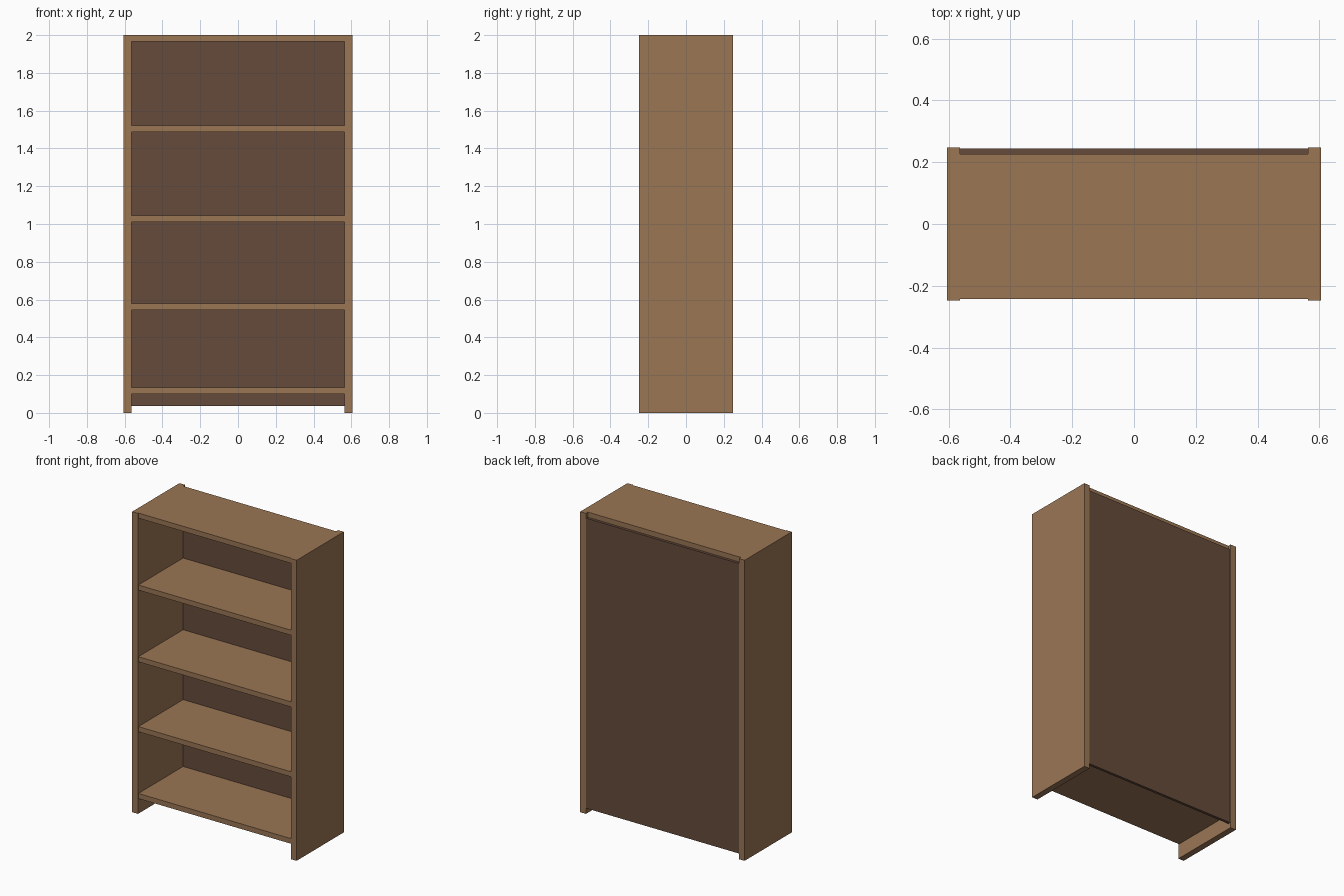
import bpy
import bmesh

cube = bpy.data.objects.get("Cube")
if cube:
    bpy.data.objects.remove(cube, do_unlink=True)


def make_material(name, rgb):
    mat = bpy.data.materials.new(name)
    mat.use_nodes = True
    mat.diffuse_color = (*rgb, 1)
    bsdf = next(n for n in mat.node_tree.nodes if n.type == "BSDF_PRINCIPLED")
    bsdf.inputs["Base Color"].default_value = (*rgb, 1)
    return mat


def board(name, mat, x, y, z):
    """Box spanning the given (low, high) ranges, with its origin at the centre."""
    mesh = bpy.data.meshes.new(name)
    bm = bmesh.new()
    bmesh.ops.create_cube(bm, size=1)
    bmesh.ops.scale(bm, vec=[b - a for a, b in (x, y, z)], verts=bm.verts)
    bm.to_mesh(mesh)
    bm.free()
    mesh.materials.append(mat)
    obj = bpy.data.objects.new(name, mesh)
    obj.location = [(a + b) / 2 for a, b in (x, y, z)]
    bpy.context.collection.objects.link(obj)
    return obj


wood = make_material("light brown wood", (0.325, 0.18, 0.089))
dark_wood = make_material("dark brown wood", (0.134, 0.07, 0.044))

OUTER, INNER = 0.605, 0.563
DEPTH = 0.248
FRONT, PANEL = -0.243, 0.227
THICK = 0.034
span = (-INNER, INNER)

# Upright sides, standing slightly proud of the shelves
board("left_side", wood, (INNER, OUTER), (-DEPTH, DEPTH), (0, 2))
board("right_side", wood, (-OUTER, -INNER), (-DEPTH, DEPTH), (0, 2))

# Top board and shelves
board("top_board", wood, span, (FRONT, PANEL), (2 - THICK, 2))
for i, z in enumerate((0.1, 0.545, 1.01, 1.487)):
    board(f"shelf_{i + 1}", wood, span, (FRONT, PANEL), (z, z + THICK))

# Back panel, set between the sides
board("back_panel", dark_wood, span, (PANEL, DEPTH - 0.003), (0.036, 2 - THICK))
